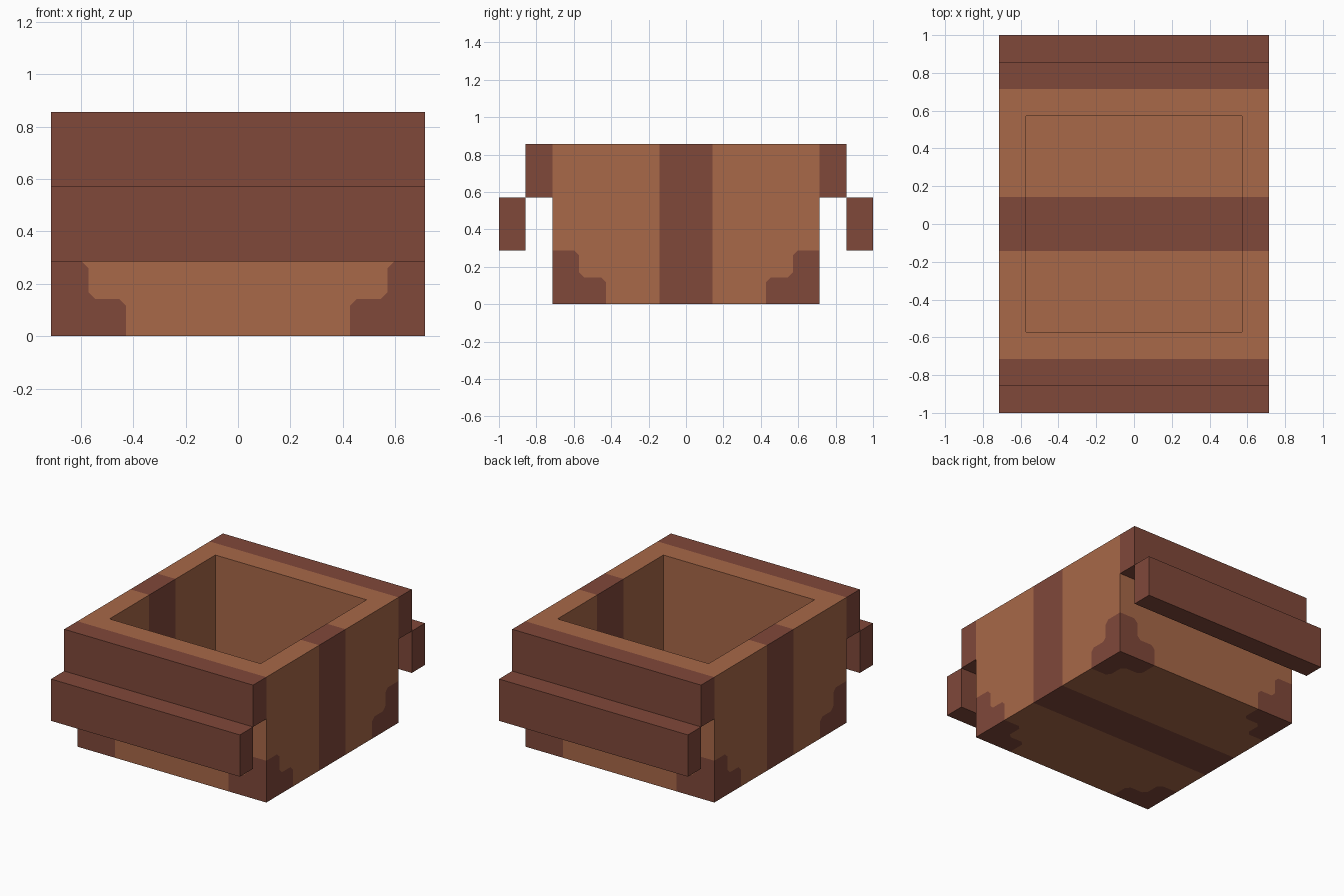
import bpy, bmesh
from mathutils import Matrix, Vector

cube = bpy.data.objects.get("Cube")
if cube:
    bpy.data.objects.remove(cube, do_unlink=True)

U = 1 / 7  # everything is laid out in blocks of this size


def material(name, rgb):
    m = bpy.data.materials.new(name)
    m.use_nodes = True
    color = (*rgb, 1)
    m.diffuse_color = color
    m.node_tree.nodes["Principled BSDF"].inputs["Base Color"].default_value = color
    return m


light_wood = material("light_wood", (0.392, 0.138, 0.065))
dark_wood = material("dark_wood", (0.216, 0.065, 0.042))


def block(bm, lo, hi):
    """Add a box between two corners, in block units."""
    lo, hi = Vector(lo), Vector(hi)
    mat = Matrix.Translation((lo + hi) / 2) @ Matrix.Diagonal((*(hi - lo), 1))
    bmesh.ops.create_cube(bm, size=1, matrix=mat)


def finish(bm, name, mats):
    bmesh.ops.recalc_face_normals(bm, faces=bm.faces[:])
    bmesh.ops.scale(bm, vec=(U, U, U), verts=bm.verts[:])
    mesh = bpy.data.meshes.new(name)
    bm.to_mesh(mesh)
    bm.free()
    for m in mats:
        mesh.materials.append(m)
    ob = bpy.data.objects.new(name, mesh)
    bpy.context.collection.objects.link(ob)
    return ob


def corner_distances(p):
    """Sorted distances to the side, end and bottom planes of the body."""
    return sorted((abs(5 - abs(p.x)), abs(5 - abs(p.y)), abs(p.z)))


# Hollow body: a box with its top inset and pushed down
bm = bmesh.new()
block(bm, (-5, -5, 0), (5, 5, 6))
top = max(bm.faces, key=lambda f: f.calc_center_median().z)
bmesh.ops.inset_region(bm, faces=[top], thickness=1,
                       use_even_offset=True, use_boundary=True)
floor = bmesh.ops.extrude_discrete_faces(bm, faces=[top])["faces"][0]
bmesh.ops.translate(bm, vec=(0, 0, -5), verts=floor.verts[:])

# Cut lines for the band and the stepped corner patches
cuts = {0: (-4, -3, 3, 4), 1: (-4, -3, -1, 1, 3, 4), 2: (1, 2)}
for axis, places in cuts.items():
    normal = Vector((0, 0, 0))
    normal[axis] = 1
    for place in places:
        bmesh.ops.bisect_plane(bm, geom=bm.verts[:] + bm.edges[:] + bm.faces[:],
                               dist=1e-4, plane_co=normal * place, plane_no=normal)

# Soften the corners of the stepped patches
steps = []
for v in bm.verts:
    d0, d1, d2 = corner_distances(v.co)
    if d0 < 0.01 and abs(d1 - 1) < 0.01 and min(abs(d2 - 1), abs(d2 - 2)) < 0.01:
        steps.append(v)
bmesh.ops.bevel(bm, geom=steps, offset=0.18, offset_type='OFFSET',
                segments=1, profile=0.5, affect='VERTICES')

# Dark central band and dark corner patches
for f in bm.faces:
    c = f.calc_center_median()
    d0, d1, d2 = corner_distances(c)
    patch = d0 < 0.01 and ((d1 < 0.95 and d2 < 1.97) or d2 < 1.03)
    f.material_index = int(abs(c.y) < 1 or patch)
finish(bm, "body", [light_wood, dark_wood])

# Stepped rails on the front and back
for side, s in (("front", -1), ("back", 1)):
    for level, y0, z0 in (("upper", 5, 4), ("lower", 6, 2)):
        ya, yb = sorted((s * y0, s * (y0 + 1)))
        bm = bmesh.new()
        block(bm, (-5, ya, z0), (5, yb, z0 + 2))
        finish(bm, f"{side}_{level}_rail", [dark_wood])
